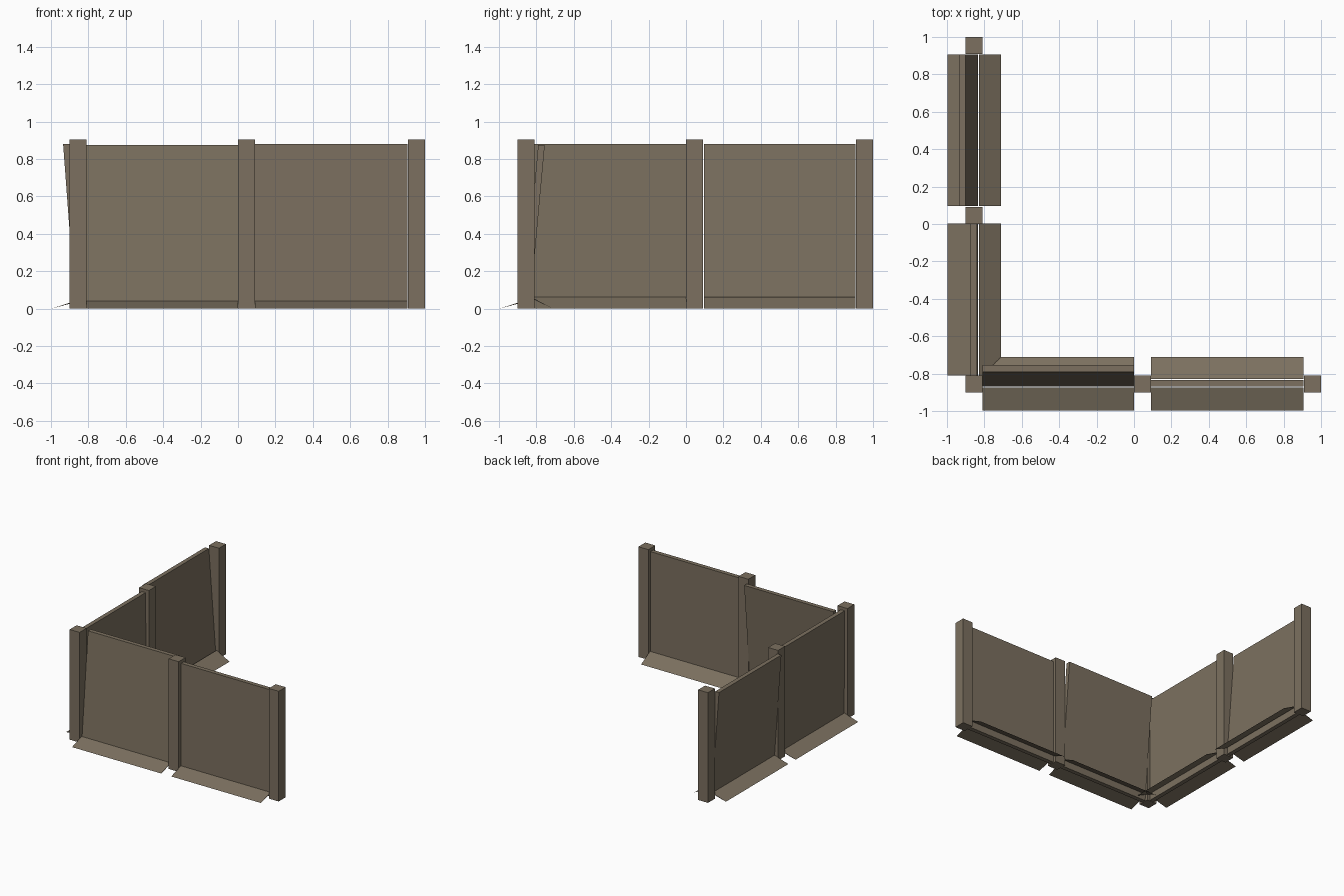
import bpy, bmesh

if "Cube" in bpy.data.objects:
    bpy.data.objects.remove(bpy.data.objects["Cube"])

wood = bpy.data.materials.new("weathered_brown")
wood.diffuse_color = (0.2, 0.163, 0.115, 1)
wood.use_nodes = True
wood.node_tree.nodes["Principled BSDF"].inputs["Base Color"].default_value = wood.diffuse_color

C = -0.855   # centre line of both walls
H = 0.045    # half width of a post


def prism(name, section, a, b, axis):
    """Extrude a (depth, height) section from a to b along the x or y axis."""
    bm = bmesh.new()
    ends = []
    for t in (a, b):
        ends.append([bm.verts.new((t, d, z) if axis == 'x' else (d, t, z))
                     for d, z in section])
    n = len(section)
    bm.faces.new(ends[0])
    bm.faces.new(ends[1])
    for i in range(n):
        j = (i + 1) % n
        bm.faces.new((ends[0][i], ends[0][j], ends[1][j], ends[1][i]))
    bmesh.ops.recalc_face_normals(bm, faces=bm.faces)
    mesh = bpy.data.meshes.new(name)
    bm.to_mesh(mesh)
    bm.free()
    mesh.materials.append(wood)
    obj = bpy.data.objects.new(name, mesh)
    bpy.context.collection.objects.link(obj)
    return obj


# Square posts: shared corner, then two along each wall
post_section = [(C - H, 0), (C + H, 0), (C + H, 0.905), (C - H, 0.905)]
prism("corner_post", post_section, C - H, C + H, 'x')
for t, label in ((0.045, "middle_post"), (0.955, "end_post")):
    for axis in 'xy':
        prism(f"{label}_{axis}", post_section, t - H, t + H, axis)

# Bays: wall axis, start, end, lean of the panel top, panel top height
bays = [('x', -0.81, 0.0, 0.08, 0.876),
        ('x', 0.092, 0.907, 0.0, 0.88),
        ('y', -0.81, 0.003, -0.005, 0.88),
        ('y', 0.097, 0.907, -0.065, 0.88)]
for i, (axis, a, b, lean, top) in enumerate(bays, 1):
    # Thin, sometimes leaning wall panel
    prism(f"panel_{i}", [(-0.87, 0.004), (-0.835, 0.004),
                         (-0.835 + lean, top), (-0.87 + lean, top)], a, b, axis)
    # Sloping ground boards on either side of the panel
    prism(f"outer_skirt_{i}", [(-0.998, 0), (-0.873, 0.04), (-0.873, 0.033)],
          a, b, axis)
    prism(f"inner_skirt_{i}", [(-0.712, 0), (-0.829, 0.063), (-0.829, 0.056)],
          a, b, axis)
